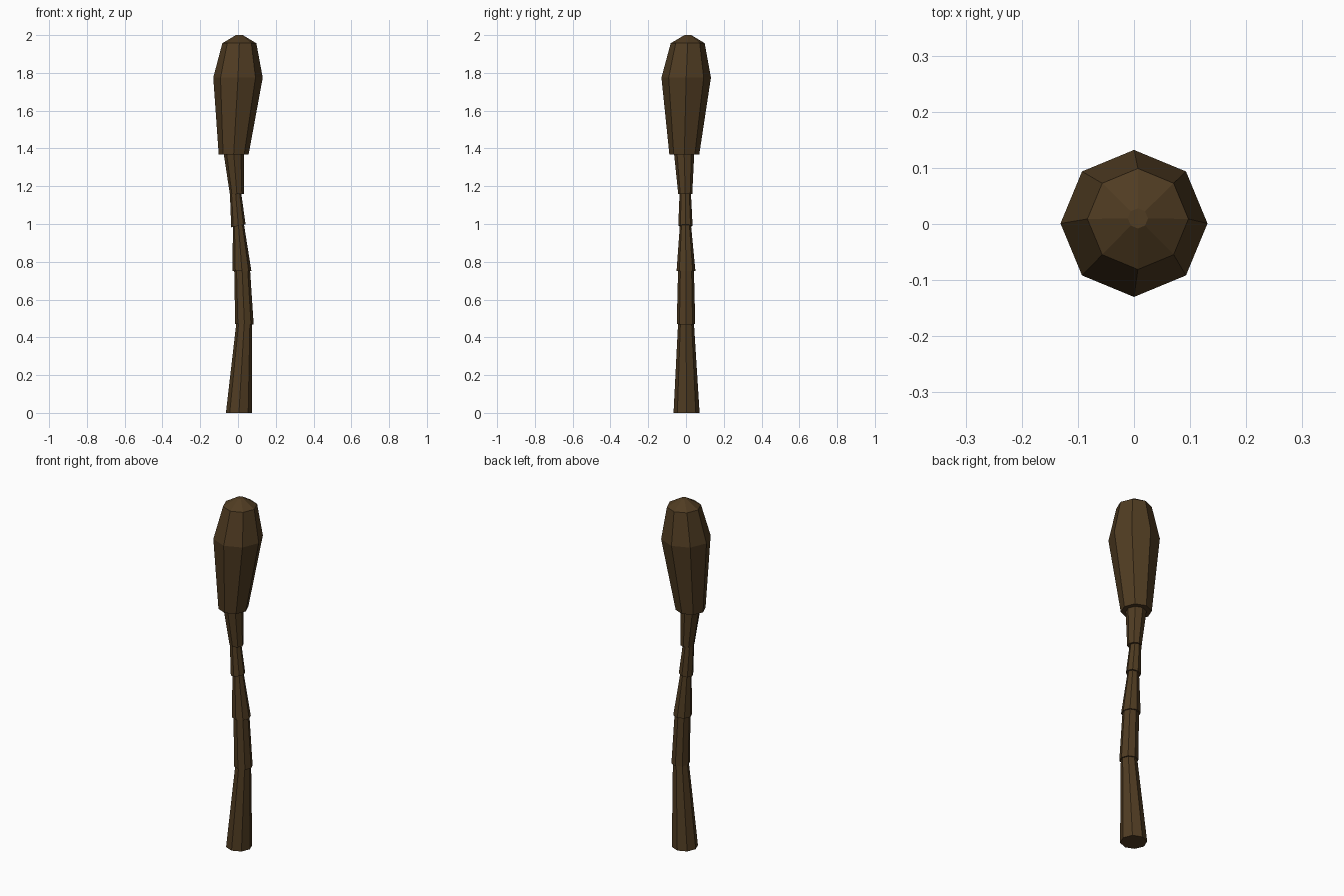
import bpy, bmesh, math
from mathutils import Vector

if "Cube" in bpy.data.objects:
    bpy.data.objects.remove(bpy.data.objects["Cube"])

wood = bpy.data.materials.new("dark_wood")
wood.diffuse_color = (0.08, 0.045, 0.016, 1)
wood.use_nodes = True
wood.node_tree.nodes["Principled BSDF"].inputs["Base Color"].default_value = wood.diffuse_color

SIDES = 8


def lofted(name, rings):
    """Closed octagonal loft; each ring is (x, y, z, radius, slope of z along x)."""
    bm = bmesh.new()
    loops = []
    for x, y, z, r, slope in rings:
        loop = []
        for i in range(SIDES):
            a = 2 * math.pi * i / SIDES
            dx, dy = r * math.cos(a), r * math.sin(a)
            loop.append(bm.verts.new(Vector((x + dx, y + dy, z + slope * dx))))
        loops.append(loop)
    for lo, hi in zip(loops, loops[1:]):
        for i in range(SIDES):
            j = (i + 1) % SIDES
            bm.faces.new((lo[i], lo[j], hi[j], hi[i]))
    bm.faces.new(loops[0][::-1])
    bm.faces.new(loops[-1])
    mesh = bpy.data.meshes.new(name)
    bm.to_mesh(mesh)
    bm.free()
    mesh.materials.append(wood)
    obj = bpy.data.objects.new(name, mesh)
    bpy.context.collection.objects.link(obj)
    return obj


# Crooked handle, thick end on the ground, built of stepped sections
lofted("handle_butt", [(0.005, 0.003, 0, 0.069, 0), (0.033, 0.0, 0.475, 0.042, 0)])
lofted("handle_lower", [(0.034, 0.0, 0.47, 0.049, -0.03), (0.022, 0.0, 0.755, 0.042, 0)])
lofted("handle_middle", [(0.021, 0.0, 0.75, 0.050, 0), (0.002, -0.003, 1.0, 0.029, 0.1)])
lofted("handle_upper", [(0.002, -0.003, 0.99, 0.038, 0.2), (-0.013, -0.004, 1.165, 0.030, 0)])
lofted("handle_neck", [(-0.006, -0.004, 1.158, 0.037, 0), (-0.023, -0.010, 1.38, 0.054, 0)])

# Heavy club head, bulging then tapering to a small tip
lofted("club_head", [
    (-0.023, -0.009, 1.367, 0.079, 0),
    (0.0, 0.001, 1.775, 0.131, 0),
    (0.007, 0.009, 1.957, 0.090, 0),
    (0.007, 0.010, 2.0, 0.018, 0),
])
